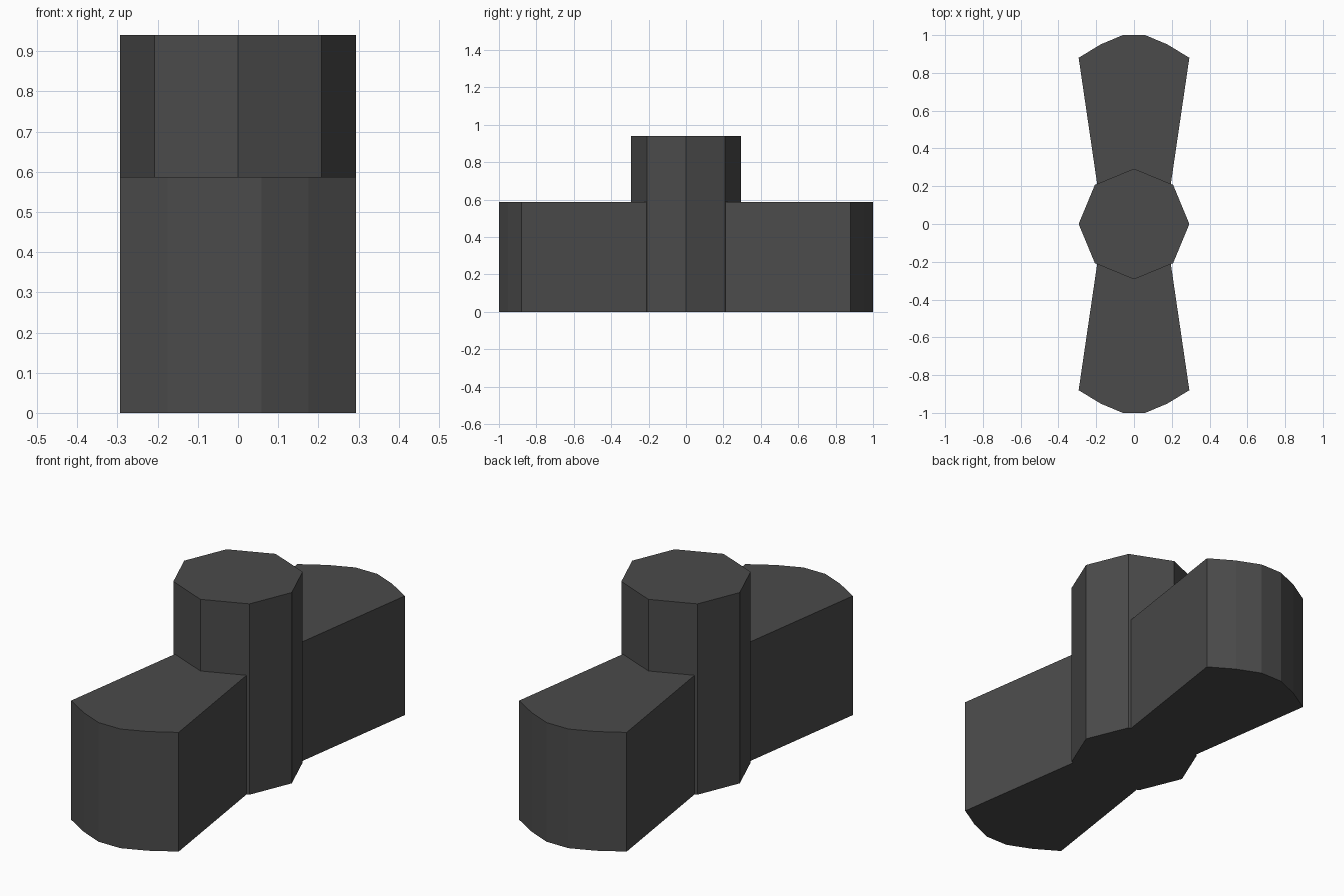
import bpy, bmesh
from math import cos, sin, pi

if "Cube" in bpy.data.objects:
    bpy.data.objects.remove(bpy.data.objects["Cube"])

HUB_R, HUB_H, BLADE_H = 0.293, 0.94, 0.587

dark = bpy.data.materials.new("dark_grey")
dark.diffuse_color = (0.07, 0.07, 0.07, 1)
dark.use_nodes = True
dark.node_tree.nodes["Principled BSDF"].inputs["Base Color"].default_value = dark.diffuse_color


def prism(name, outline, height):
    """Extrude a flat outline upward from z = 0."""
    bm = bmesh.new()
    face = bm.faces.new([bm.verts.new((x, y, 0)) for x, y in outline])
    top = bmesh.ops.extrude_face_region(bm, geom=[face], use_keep_orig=True)
    verts = [v for v in top["geom"] if isinstance(v, bmesh.types.BMVert)]
    bmesh.ops.translate(bm, verts=verts, vec=(0, 0, height))
    bmesh.ops.recalc_face_normals(bm, faces=bm.faces)
    mesh = bpy.data.meshes.new(name)
    bm.to_mesh(mesh)
    bm.free()
    mesh.materials.append(dark)
    obj = bpy.data.objects.new(name, mesh)
    bpy.context.collection.objects.link(obj)
    return obj


# Octagonal hub with corners on the axes
prism("hub", [(HUB_R * cos(i * pi / 4), HUB_R * sin(i * pi / 4)) for i in range(8)], HUB_H)

# Flared blade: root follows the hub facets, tip is a faceted arc
half = [(0.195, 0.212), (0.293, 0.88), (0.176, 0.951), (0.059, 1.0)]
outline = half + [(-x, y) for x, y in reversed(half)] + [(0, HUB_R)]
for name, s in (("back_blade", 1), ("front_blade", -1)):
    prism(name, [(s * x, s * y) for x, y in outline], BLADE_H)
